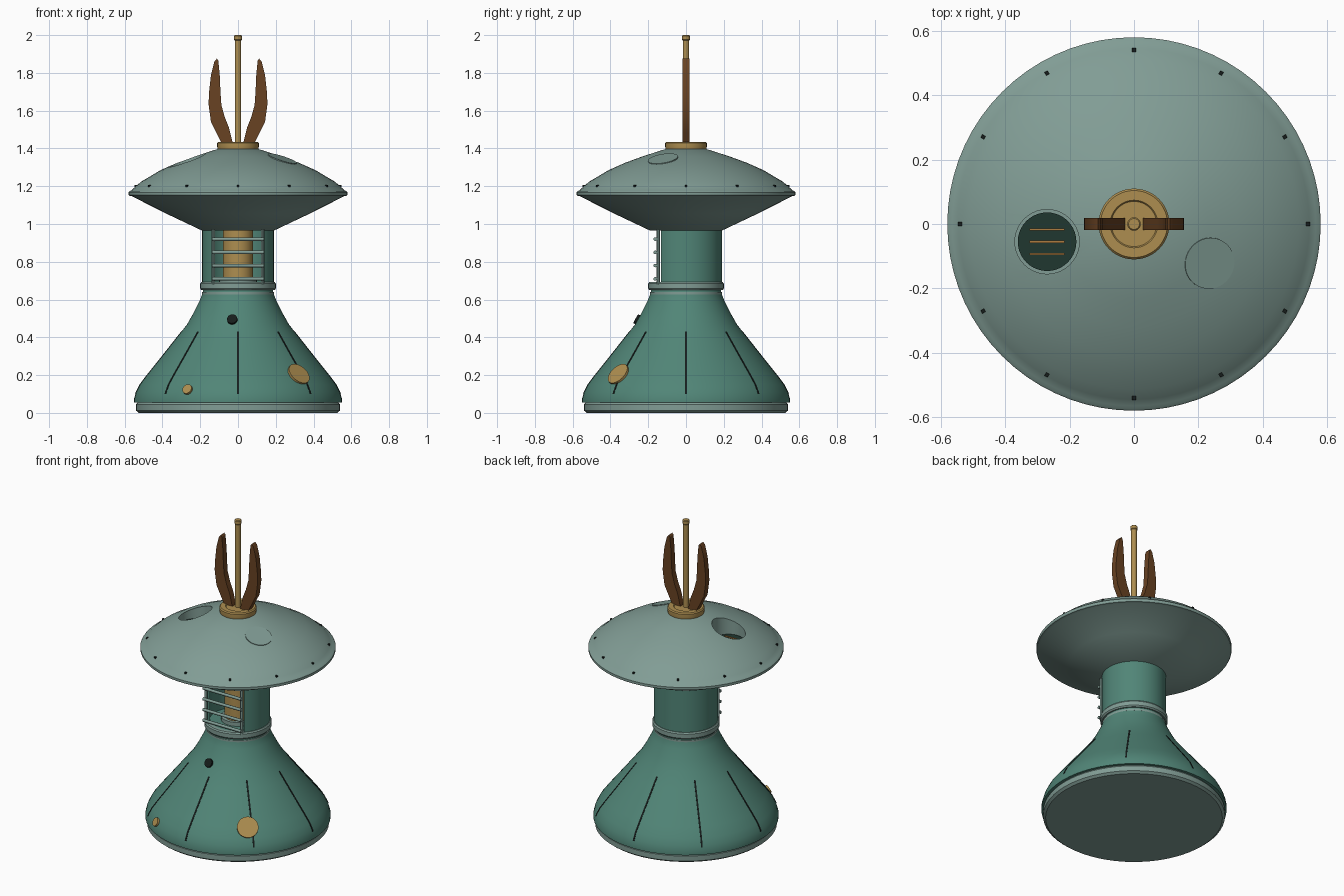
import bpy, bmesh, math
from mathutils import Vector, Matrix

if "Cube" in bpy.data.objects:
    bpy.data.objects.remove(bpy.data.objects["Cube"])


def material(name, col):
    m = bpy.data.materials.new(name)
    m.diffuse_color = (*col, 1)
    m.use_nodes = True
    m.node_tree.nodes["Principled BSDF"].inputs["Base Color"].default_value = m.diffuse_color
    return m


PALE = material("pale_teal", (0.22, 0.335, 0.30))
GREEN = material("deep_teal", (0.082, 0.235, 0.185))
GOLD = material("gold", (0.42, 0.27, 0.08))
BROWN = material("brown", (0.14, 0.055, 0.016))
DARK = material("dark_green", (0.014, 0.038, 0.03))
COPPER = material("copper", (0.42, 0.2, 0.05))
BLACK = material("near_black", (0.008, 0.012, 0.011))


def finish(bm, name, mat):
    bmesh.ops.remove_doubles(bm, verts=bm.verts, dist=1e-5)
    bmesh.ops.recalc_face_normals(bm, faces=bm.faces)
    me = bpy.data.meshes.new(name)
    bm.to_mesh(me)
    bm.free()
    me.materials.append(mat)
    ob = bpy.data.objects.new(name, me)
    bpy.context.collection.objects.link(ob)
    return ob


def revolve(name, profile, mat, steps=64, start=0.0, sweep=math.tau, loop=False):
    """Turn an (r, z) profile about z; a partial sweep gets end caps."""
    bm = bmesh.new()
    full = sweep > math.tau - 1e-6
    rows = []
    for i in range(steps if full else steps + 1):
        a = start + sweep * i / steps
        rows.append([bm.verts.new((r * math.cos(a), r * math.sin(a), z)) for r, z in profile])
    n = len(profile)
    for i in range(steps):
        a, b = rows[i], rows[(i + 1) % len(rows)]
        for j in range(n if loop else n - 1):
            k = (j + 1) % n
            quad = [a[j], b[j], b[k], a[k]]
            if profile[j][0] == 0:
                quad = [a[j], b[k], a[k]]
            elif profile[k][0] == 0:
                quad = [a[j], b[j], a[k]]
            bm.faces.new(quad)
    if not full:
        bm.faces.new(rows[0])
        bm.faces.new(rows[-1])
    return finish(bm, name, mat)


def rod(name, a, b, r, mat, sides=12):
    """Cylinder between two points."""
    a, b = Vector(a), Vector(b)
    d = b - a
    bm = bmesh.new()
    m = Matrix.Translation((a + b) / 2) @ d.to_track_quat('Z', 'Y').to_matrix().to_4x4()
    bmesh.ops.create_cone(bm, cap_ends=True, segments=sides, radius1=r, radius2=r,
                          depth=d.length, matrix=m)
    return finish(bm, name, mat)


def box(name, c, s, mat, rot=0.0):
    bm = bmesh.new()
    m = Matrix.Rotation(rot, 4, 'Z') @ Matrix.Translation(c) @ Matrix.Diagonal((*s, 1))
    bmesh.ops.create_cube(bm, size=1, matrix=m)
    return finish(bm, name, mat)


def at(profile, z):
    """Radius of a profile at height z."""
    for (r0, z0), (r1, z1) in zip(profile, profile[1:]):
        if z0 <= z <= z1:
            return r0 + (r1 - r0) * (z - z0) / (z1 - z0)


# Base plate and flared skirt
revolve("base_plate", [(0, 0), (0.525, 0), (0.54, 0.012), (0.54, 0.045), (0.53, 0.058), (0, 0.058)], PALE)
flare = [(0.55, 0.055), (0.55, 0.075), (0.54, 0.11), (0.52, 0.15), (0.478, 0.205), (0.402, 0.30),
         (0.335, 0.385), (0.27, 0.468), (0.235, 0.53), (0.205, 0.59), (0.187, 0.635), (0.183, 0.69)]
revolve("skirt", [(0, 0.055)] + flare + [(0, 0.69)], GREEN)

# Seams running down the skirt
for k in range(8):
    bm = bmesh.new()
    prev = None
    for z in (0.10, 0.11, 0.15, 0.205, 0.30, 0.385, 0.43):
        r = at(flare, z)
        ring = [bm.verts.new((r + dr, w, z)) for dr, w in
                ((-0.006, -0.005), (0.002, -0.005), (0.002, 0.005), (-0.006, 0.005))]
        if prev:
            for j in range(4):
                bm.faces.new((prev[j], prev[(j + 1) % 4], ring[(j + 1) % 4], ring[j]))
        else:
            bm.faces.new(ring)
        prev = ring
    bm.faces.new(prev)
    bmesh.ops.rotate(bm, verts=bm.verts, matrix=Matrix.Rotation(k * math.pi / 4, 3, 'Z'))
    finish(bm, "skirt_seam", BLACK)


# Round fittings standing out from the skirt
def fitting(name, x, z, r, out, mat):
    rad = at(flare, z)
    y = -math.sqrt(rad * rad - x * x)
    slope = (at(flare, z - 0.01) - at(flare, z + 0.01)) / 0.02
    n = Vector((x / rad, y / rad, slope)).normalized()
    p = Vector((x, y, z))
    rod(name, p - n * 0.02, p + n * out, r, mat, 32)


fitting("skirt_hatch", 0.32, 0.203, 0.064, 0.009, GOLD)
fitting("skirt_knob", -0.265, 0.122, 0.027, 0.012, GOLD)
fitting("skirt_port", -0.03, 0.492, 0.027, 0.012, BLACK)

# Collar rings below the neck
revolve("neck_collar", [(0.17, 0.65), (0.194, 0.65), (0.2, 0.658), (0.2, 0.685), (0.194, 0.693), (0.17, 0.693)],
        PALE, loop=True)
revolve("lower_collar", [(0.17, 0.628), (0.19, 0.628), (0.19, 0.64), (0.17, 0.64)], PALE, loop=True)

# Hollow neck with a front opening
gap = math.asin(0.137 / 0.19)
revolve("neck", [(0.168, 0.68), (0.19, 0.68), (0.19, 0.99), (0.168, 0.99)], GREEN,
        start=-math.pi / 2 + gap, sweep=math.tau - 2 * gap, loop=True)
rod("core_column", (0, 0, 0.68), (0, 0, 1.0), 0.08, GOLD, 32)
rod("core_foot", (0, 0, 0.68), (0, 0, 0.715), 0.1, PALE, 32)

# Grille over the opening
for s in (-1, 1):
    rod("grille_post", (s * 0.13, -0.147, 0.68), (s * 0.13, -0.147, 0.99), 0.009, PALE)
for z in (0.71, 0.78, 0.85, 0.92):
    rod("grille_bar", (-0.138, -0.163, z), (0.138, -0.163, z), 0.0095, PALE)

# Saucer head
crown = [(0.565, 1.178), (0.545, 1.196), (0.513, 1.224), (0.41, 1.285), (0.32, 1.325),
         (0.23, 1.358), (0.105, 1.398)]
head = revolve("head", [(0, 0.965), (0.19, 0.965), (0.38, 1.055), (0.562, 1.147), (0.577, 1.15), (0.58, 1.155),
                        (0.58, 1.168), (0.575, 1.174)] + crown + [(0, 1.40)], PALE, 72)

# Round pocket sunk into the head
px, py = -0.27, -0.055
cutter = rod("pocket_cutter", (px, py, 1.25), (px, py, 1.6), 0.1, PALE, 40)
mod = head.modifiers.new("pocket", 'BOOLEAN')
mod.object, mod.operation, mod.solver = cutter, 'DIFFERENCE', 'EXACT'
bpy.context.view_layer.objects.active = head
bpy.ops.object.modifier_apply(modifier="pocket")
bpy.data.objects.remove(cutter)
rod("pocket_floor", (px, py, 1.245), (px, py, 1.257), 0.091, DARK, 40)
for dy in (-0.038, 0, 0.038):
    box("pocket_slat", (px, py + dy, 1.259), (0.108, 0.007, 0.008), COPPER)

# Flush round lid on the crown
lid_pos = Vector((0.235, -0.122, 1.345))
lid_n = Vector((0.235 * 0.36 / 0.265, -0.122 * 0.36 / 0.265, 1)).normalized()
rod("head_lid", lid_pos - lid_n * 0.02, lid_pos + lid_n * 0.002, 0.08, PALE, 40)

# Small rivets round the rim
for k in range(12):
    box("rim_rivet", (0.541, 0, 1.201), (0.012, 0.011, 0.009), BLACK, k * math.pi / 6)

# Hub and antenna
revolve("hub", [(0, 1.385), (0.105, 1.385), (0.108, 1.395), (0.11, 1.41), (0.11, 1.428), (0.104, 1.435),
                (0.074, 1.435), (0.07, 1.43), (0, 1.43)], GOLD, 48)
revolve("antenna", [(0, 1.42), (0.017, 1.42), (0.017, 1.972), (0.021, 1.976), (0.021, 1.995),
                    (0.017, 2.0), (0, 2.0)], GOLD, 20)

# Pair of curved ear blades
outline = [(0.027, 1.425), (0.085, 1.425), (0.115, 1.485), (0.143, 1.54), (0.156, 1.635), (0.153, 1.70),
           (0.143, 1.79), (0.125, 1.86), (0.112, 1.876), (0.104, 1.865), (0.096, 1.78), (0.093, 1.70),
           (0.088, 1.63), (0.07, 1.565), (0.048, 1.51)]
for s, side in ((-1, "left"), (1, "right")):
    bm = bmesh.new()
    f = bm.faces.new([bm.verts.new((s * x, -0.019, z)) for x, z in outline])
    ext = bmesh.ops.extrude_face_region(bm, geom=[f])
    bmesh.ops.translate(bm, vec=(0, 0.038, 0),
                        verts=[v for v in ext["geom"] if isinstance(v, bmesh.types.BMVert)])
    finish(bm, side + "_ear_blade", BROWN)

# Smooth the round surfaces, keep edges sharp
bpy.ops.object.select_all(action='SELECT')
bpy.context.view_layer.objects.active = head
bpy.ops.object.shade_smooth_by_angle(angle=math.radians(30))
